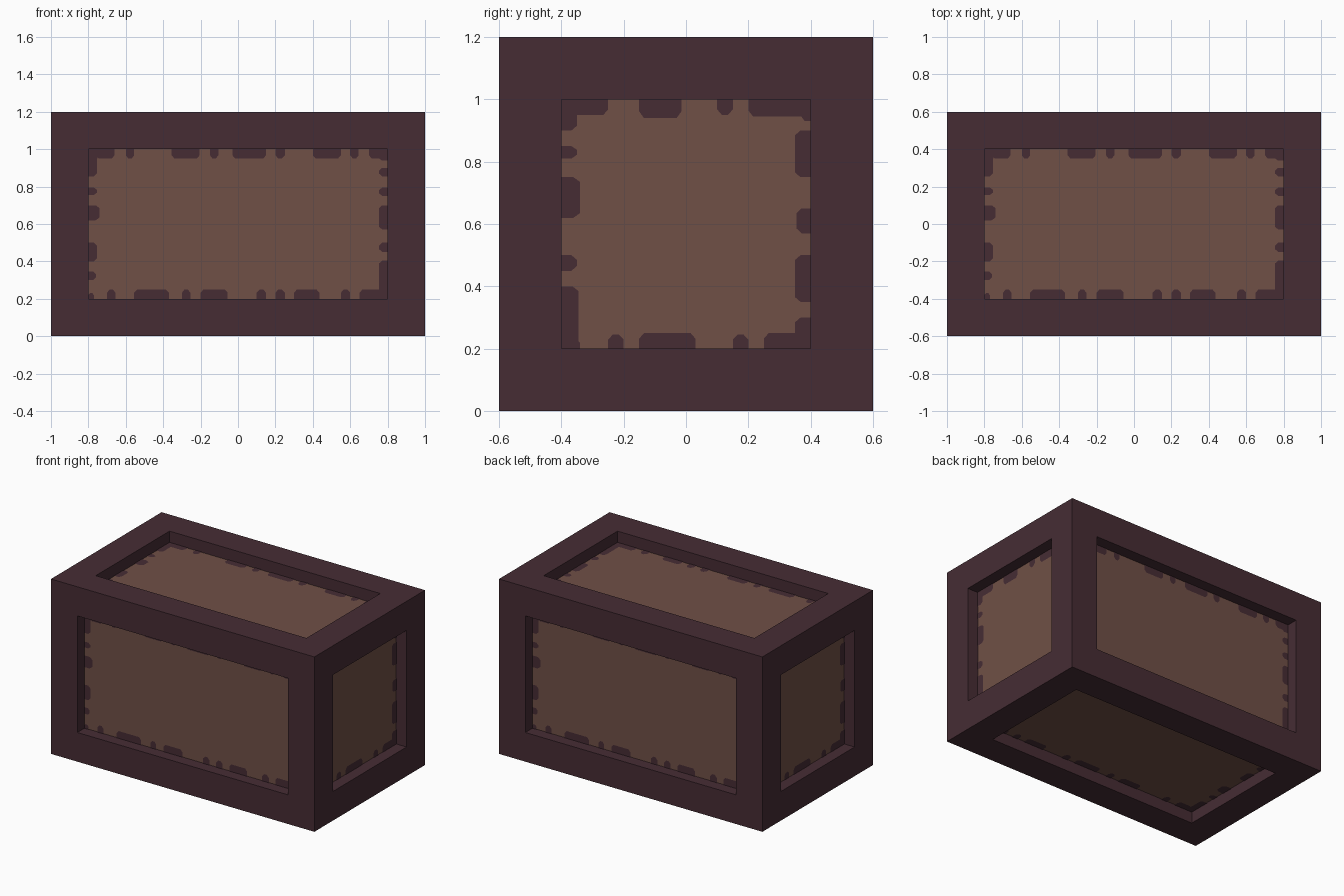
import bpy, bmesh
from mathutils import Vector, Matrix

if "Cube" in bpy.data.objects:
    bpy.data.objects.remove(bpy.data.objects["Cube"])

L, W, H = 2.0, 1.2, 1.2        # outer size
BORDER, DEPTH = 0.2, 0.08      # frame width, panel recess
CENTRE = Vector((0, 0, H / 2))


def material(name, rgb):
    m = bpy.data.materials.new(name)
    m.diffuse_color = (*rgb, 1)
    m.use_nodes = True
    m.node_tree.nodes["Principled BSDF"].inputs["Base Color"].default_value = m.diffuse_color
    return m


DARK = material("dark_plum_wood", (0.061, 0.0252, 0.0343))
BROWN = material("brown_panel", (0.162, 0.0802, 0.0612))


def make_object(name, bm, mats):
    me = bpy.data.meshes.new(name)
    bm.to_mesh(me)
    bm.free()
    for m in mats:
        me.materials.append(m)
    ob = bpy.data.objects.new(name, me)
    bpy.context.collection.objects.link(ob)
    return ob


# Crate body: box with a recessed panel in every face
bm = bmesh.new()
bmesh.ops.create_cube(bm, size=1, matrix=Matrix.Translation(CENTRE) @ Matrix.Diagonal((L, W, H, 1)))
panels = bm.faces[:]
bmesh.ops.inset_individual(bm, faces=panels, thickness=BORDER, use_even_offset=True)
bmesh.ops.inset_individual(bm, faces=panels, thickness=0, depth=-DEPTH)
for f in panels:
    f.material_index = 1
make_object("crate_frame", bm, [DARK, BROWN])

# Worn edge patches: (start, end, depth) along each panel edge, from the panel centre
LONG = {
    "top": [(-.8, -.75, .07), (-.76, -.66, .05), (-.6, -.555, .05), (-.355, -.205, .05),
            (-.15, -.105, .05), (-.03, .15, .05), (.2, .25, .05), (.4, .55, .05),
            (.6, .645, .05), (.7, .8, .05)],
    "bottom": [(-.8, -.77, .03), (-.7, -.655, .05), (-.555, -.37, .05), (-.3, -.255, .05),
               (-.2, -.055, .05), (.1, .15, .05), (.2, .25, .05), (.3, .435, .05),
               (.55, .6, .05), (.65, .8, .05)],
    "left": [(-.3, -.255, .04), (-.2, -.1, .045), (.02, .1, .06), (.155, .195, .045), (.255, .4, .045)],
    "right": [(-.4, -.195, .045), (-.15, -.1, .045), (-.03, .1, .045), (.15, .195, .045),
              (.255, .3, .045), (.34, .4, .05)],
}
SHORT = {
    "top": [(-.4, -.25, .05), (-.15, -.015, .06), (.1, .15, .05), (.2, .4, .055)],
    "bottom": [(-.4, -.34, .03), (-.25, -.2, .045), (-.15, .03, .05), (.15, .2, .045), (.25, .4, .05)],
    "left": [(-.4, -.2, .055), (-.15, -.1, .05), (.02, .15, .06), (.21, .25, .05), (.3, .4, .05)],
    "right": [(-.4, -.3, .05), (-.25, -.1, .05), (-.03, .05, .045), (.15, .3, .05), (.33, .4, .03)],
}

X, Y, Z = Vector((1, 0, 0)), Vector((0, 1, 0)), Vector((0, 0, 1))
# name, panel right, panel up, half width, distance from centre, pattern
SIDES = [
    ("front", X, Z, .8, W / 2, LONG), ("back", -X, Z, .8, W / 2, LONG),
    ("top", X, Y, .8, H / 2, LONG), ("bottom", X, -Y, .8, H / 2, LONG),
    ("right", Y, Z, .4, L / 2, SHORT), ("left", -Y, Z, .4, L / 2, SHORT),
]


def edge_point(edge, t, d, hw, hh=.4):
    """Panel coordinates at t along an edge, d inward from it."""
    return {"top": (t, hh - d), "bottom": (t, d - hh),
            "left": (d - hw, t), "right": (hw - d, t)}[edge]


for name, u, v, hw, dist, pattern in SIDES:
    n = u.cross(v)
    origin = CENTRE + n * (dist - DEPTH + 0.003)
    bm = bmesh.new()
    for edge, patches in pattern.items():
        for a, b, d in patches:
            c = min(.015, (b - a) * .3)
            outline = [(a, 0), (a, d * .65), (a + c, d), (b - c, d), (b, d * .65), (b, 0)]
            pts = [edge_point(edge, t, k, hw) for t, k in outline]
            f = bm.faces.new([bm.verts.new(origin + u * p + v * q) for p, q in pts])
            f.normal_update()
            if f.normal.dot(n) < 0:
                f.normal_flip()
    make_object(name + "_worn_edges", bm, [DARK])
